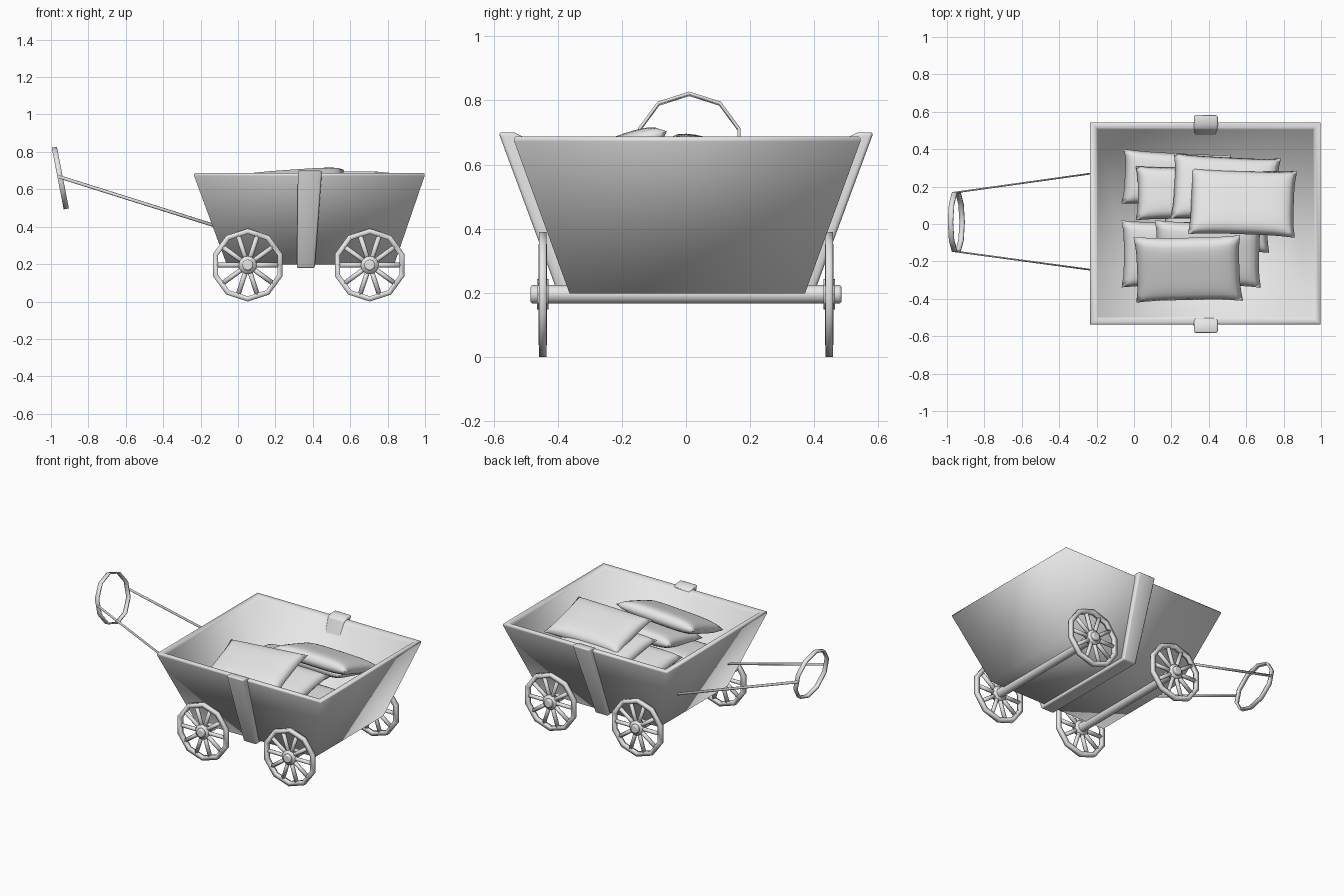
import bpy, bmesh, math
from mathutils import Matrix, Vector

scene = bpy.context.scene
if "Cube" in bpy.data.objects:
    bpy.data.objects.remove(bpy.data.objects["Cube"])

grey = bpy.data.materials.new("light_grey")
grey.use_nodes = True
grey.diffuse_color = (0.8, 0.8, 0.8, 1)
grey.node_tree.nodes["Principled BSDF"].inputs["Base Color"].default_value = (0.8, 0.8, 0.8, 1)


def finish(name, bm, smooth=35, bevel=0):
    bmesh.ops.recalc_face_normals(bm, faces=bm.faces)
    mesh = bpy.data.meshes.new(name)
    bm.to_mesh(mesh)
    bm.free()
    mesh.materials.append(grey)
    obj = bpy.data.objects.new(name, mesh)
    scene.collection.objects.link(obj)
    if bevel:
        mod = obj.modifiers.new("soft_edges", "BEVEL")
        mod.width, mod.segments = bevel, 3
        mod.limit_method = "ANGLE"
    bpy.ops.object.select_all(action="DESELECT")
    obj.select_set(True)
    bpy.context.view_layer.objects.active = obj
    bpy.ops.object.shade_smooth_by_angle(angle=math.radians(smooth))


def rod(bm, a, b, radius, sides, squash=1):
    """Cylinder between two points, optionally flattened sideways."""
    a, b = Vector(a), Vector(b)
    turn = (b - a).to_track_quat("Z", "Y").to_matrix().to_4x4()
    bmesh.ops.create_cone(bm, cap_ends=True, segments=sides, radius1=radius, radius2=radius,
                          depth=(b - a).length,
                          matrix=Matrix.Translation((a + b) / 2) @ turn @ Matrix.Diagonal((squash, 1, 1, 1)))


def rim(bm, outer, inner, width, matrix, sides=10):
    """Faceted hoop about local Z, with a corner on local Y."""
    rings = []
    for r, h in ((outer, -width), (outer, width), (inner, width), (inner, -width)):
        angles = [math.pi / 2 + math.tau * i / sides for i in range(sides)]
        rings.append([bm.verts.new(matrix @ Vector((r * math.cos(t), r * math.sin(t), h / 2)))
                      for t in angles])
    for k in range(4):
        p, q = rings[k], rings[(k + 1) % 4]
        for i in range(sides):
            j = (i + 1) % sides
            bm.faces.new((p[i], p[j], q[j], q[i]))


# Tapered open tub: rectangular loops from outside bottom over the rounded rim to the floor
bm = bmesh.new()
loops = []
for x0, x1, y, z in ((-0.06, 0.835, 0.367, 0.197), (-0.235, 0.998, 0.54, 0.672),
                     (-0.235, 0.998, 0.54, 0.682), (-0.23, 0.993, 0.535, 0.687),
                     (-0.205, 0.968, 0.512, 0.685), (-0.193, 0.956, 0.500, 0.668),
                     (-0.03, 0.80, 0.34, 0.225)):
    loops.append([bm.verts.new(c) for c in
                  ((x0, 0.004 - y, z), (x1, 0.004 - y, z), (x1, 0.004 + y, z), (x0, 0.004 + y, z))])
for p, q in zip(loops, loops[1:]):
    for i in range(4):
        bm.faces.new((p[i], p[(i + 1) % 4], q[(i + 1) % 4], q[i]))
bm.faces.new(loops[0])
bm.faces.new(loops[-1])
finish("tub", bm, smooth=95)

# Strap wrapped under the tub and up both sides
half = [(0, 0.178), (0.392, 0.178), (0.585, 0.70), (0.535, 0.70), (0.505, 0.685), (0.36, 0.212), (0, 0.212)]
bm = bmesh.new()
for side in (1, -1):
    ends = []
    for left in (True, False):
        ends.append([bm.verts.new((0.315 + 0.01 * (z - 0.18) if left else 0.41 + 0.075 * (z - 0.18),
                                   side * y, z)) for y, z in half])
    for i in range(len(half) - 1):
        bm.faces.new((ends[0][i], ends[0][i + 1], ends[1][i + 1], ends[1][i]))
    for e in ends:
        # split each end cap into the base and the upright
        bm.faces.new((e[0], e[1], e[5], e[6]))
        bm.faces.new(e[1:6])
bmesh.ops.remove_doubles(bm, verts=bm.verts, dist=0.0001)
finish("strap", bm, smooth=95, bevel=0.01)

# Axles and spoked wheels with stepped, rounded hubs
HUB_Z = 0.195
for axle_name, x in (("front", 0.052), ("rear", 0.704)):
    bm = bmesh.new()
    rod(bm, (x, -0.485, HUB_Z), (x, 0.485, HUB_Z), 0.029, 16)
    finish(axle_name + "_axle", bm, bevel=0.008)
    for side_name, side in (("left", 1), ("right", -1)):
        bm = bmesh.new()
        centre = Vector((x, side * 0.447, HUB_Z))
        rim(bm, 0.195, 0.167, 0.024, Matrix.Translation(centre) @ Matrix.Rotation(math.pi / 2, 4, "X"))
        for i in range(10):
            t = math.tau * i / 10
            rod(bm, centre, centre + Vector((math.cos(t), 0, math.sin(t))) * 0.165, 0.013, 8)
        rod(bm, centre - Vector((0, 0.018, 0)), centre + Vector((0, 0.018, 0)), 0.048, 16)
        finish(f"{axle_name}_{side_name}_wheel", bm, smooth=95)

# Pull handle: tilted hoop and two thin flat bars
bm = bmesh.new()
tilt = (Matrix.Translation((-0.950, 0.01, 0.66)) @ Matrix.Rotation(math.radians(-11), 4, "Y")
        @ Matrix(((0, 0, 1, 0), (1, 0, 0, 0), (0, 1, 0, 0), (0, 0, 0, 1))))
rim(bm, 0.168, 0.159, 0.028, tilt)
finish("handle_hoop", bm, smooth=95)
for name, y0, y1 in (("left_pull_bar", 0.168, 0.285), ("right_pull_bar", -0.146, -0.26)):
    bm = bmesh.new()
    rod(bm, (-0.96, y0, 0.668), (-0.12, y1, 0.404), 0.009, 8, squash=0.5)
    finish(name, bm, smooth=95)


def pillow(name, x, y, z, spin, tip, roll=0, w=0.59, d=0.37, thick=0.10):
    """Plump cushion with soft, slightly flared corners."""
    bm = bmesh.new()
    for sign in (1, -1):
        made = bmesh.ops.create_grid(bm, x_segments=20, y_segments=16, size=1)["verts"]
        for v in made:
            u, t = v.co.x, v.co.y
            puff = ((1 - u ** 4) * (1 - t ** 4)) ** 0.45
            corner = 1 - 0.03 * (u * t) ** 8
            v.co = (u * w / 2 * corner * (1 - 0.07 * (1 - t ** 4)),
                    t * d / 2 * corner * (1 - 0.08 * (1 - u ** 4)), sign * puff * thick / 2)
    bmesh.ops.remove_doubles(bm, verts=bm.verts, dist=0.0005)
    turn = (Matrix.Rotation(math.radians(spin), 4, "Z") @ Matrix.Rotation(math.radians(roll), 4, "Y")
            @ Matrix.Rotation(math.radians(tip), 4, "X"))
    bm.transform(Matrix.Translation((x, y, z)) @ turn)
    finish(name, bm, smooth=100)


# Heap of pillows, lowest first
pillow("pillow_bottom_middle", 0.44, 0.03, 0.36, -1, 0)
pillow("pillow_bottom_back", 0.225, 0.24, 0.42, -3, 0, d=0.30)
pillow("pillow_bottom_front", 0.22, -0.16, 0.45, 0, 5)
pillow("pillow_middle_front", 0.395, -0.16, 0.53, -1, 12)
pillow("pillow_middle_back", 0.295, 0.165, 0.50, 0, -8, d=0.30)
pillow("pillow_upper_back", 0.49, 0.19, 0.55, -3, -13)
pillow("pillow_top_front", 0.29, -0.24, 0.620, 1, 20, roll=-4, d=0.385)
pillow("pillow_top_back", 0.58, 0.115, 0.617, -2, -17, d=0.385)
